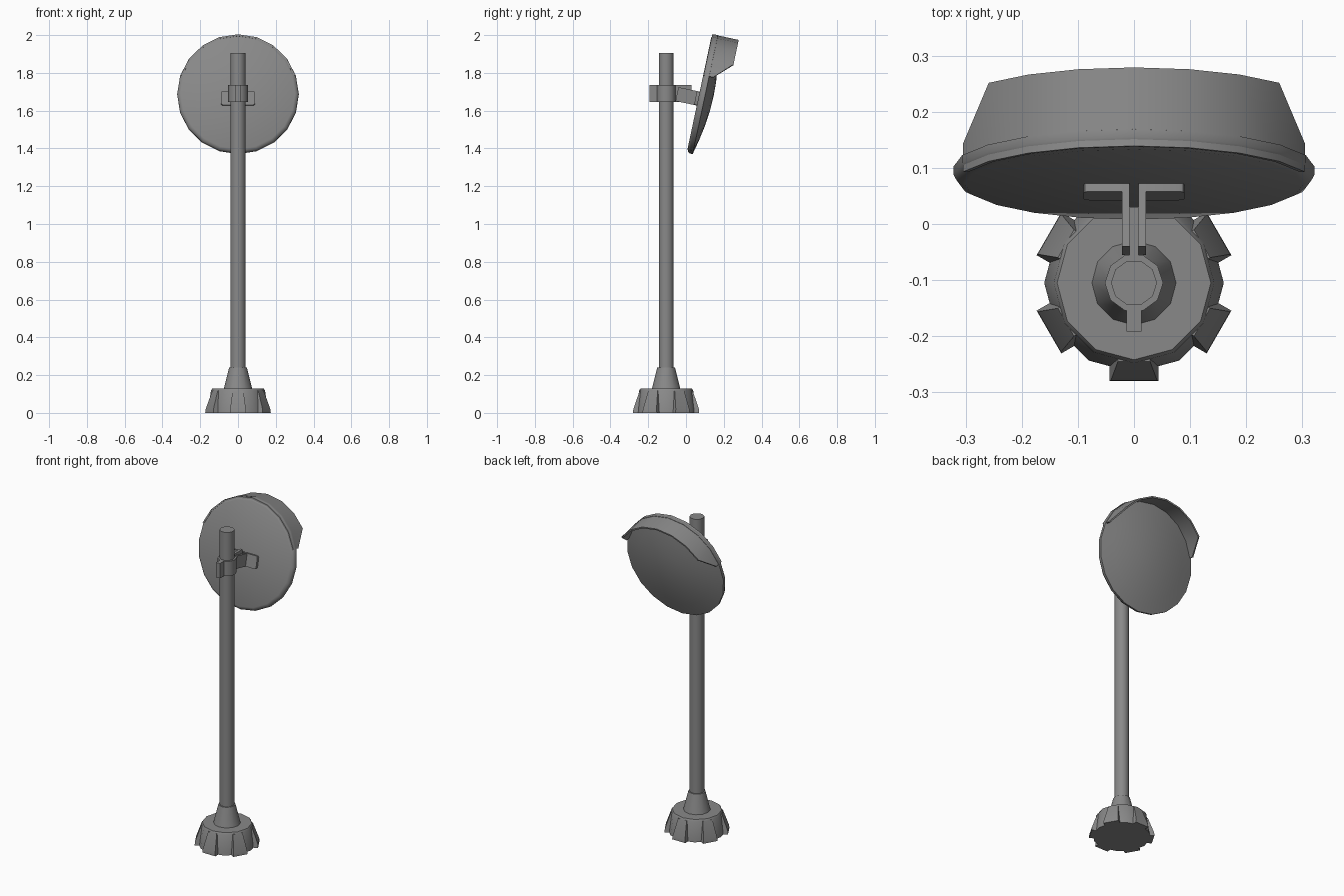
import bpy, bmesh, math
from mathutils import Matrix, Vector

cube = bpy.data.objects.get("Cube")
if cube:
    bpy.data.objects.remove(cube, do_unlink=True)

grey = bpy.data.materials.new("mid_grey")
grey.use_nodes = True
colour = (0.25, 0.25, 0.25, 1)
grey.diffuse_color = colour
grey.node_tree.nodes["Principled BSDF"].inputs["Base Color"].default_value = colour

POLE = Matrix.Translation((0, -0.105, 0))
# Mirror head frame: local y points out of the mirror, tipped downwards
HEAD = Matrix.Translation((0, 0.102, 1.685)) @ Matrix.Rotation(math.radians(-12), 4, 'X')


def finish(name, bm, matrix, angle=35):
    bmesh.ops.remove_doubles(bm, verts=bm.verts, dist=1e-5)
    bmesh.ops.recalc_face_normals(bm, faces=bm.faces)
    bm.transform(matrix)
    mesh = bpy.data.meshes.new(name)
    bm.to_mesh(mesh)
    bm.free()
    mesh.materials.append(grey)
    obj = bpy.data.objects.new(name, mesh)
    bpy.context.collection.objects.link(obj)
    bpy.ops.object.select_all(action='DESELECT')
    obj.select_set(True)
    bpy.context.view_layer.objects.active = obj
    bpy.ops.object.shade_smooth_by_angle(angle=math.radians(angle))
    return obj


def lathe(name, profile, sides, matrix, closed=False, angle=35):
    """Spin (radius, height) points about local z."""
    bm = bmesh.new()
    verts = [bm.verts.new((r, 0, z)) for r, z in profile]
    edges = [bm.edges.new(pair) for pair in zip(verts, verts[1:])]
    if closed:
        edges.append(bm.edges.new((verts[-1], verts[0])))
    bmesh.ops.spin(bm, geom=verts + edges, axis=(0, 0, 1), cent=(0, 0, 0),
                   angle=math.tau, steps=sides, use_duplicate=False)
    return finish(name, bm, matrix, angle)


def prism(name, outline, y0, y1, matrix):
    """Extrude an (x, z) outline from y0 to y1."""
    bm = bmesh.new()
    face = bm.faces.new([bm.verts.new((x, y0, z)) for x, z in outline])
    new = bmesh.ops.extrude_face_region(bm, geom=[face])["geom"]
    bmesh.ops.translate(bm, vec=(0, y1 - y0, 0),
                        verts=[v for v in new if isinstance(v, bmesh.types.BMVert)])
    return finish(name, bm, matrix)


def box(name, x0, x1, y0, y1, z0, z1, matrix):
    return prism(name, [(x0, z0), (x1, z0), (x1, z1), (x0, z1)], y0, y1, matrix)


# Base, collar and pole
lathe("base", [(0, 0), (0.16, 0), (0.158, 0.02), (0.143, 0.118), (0.137, 0.128), (0, 0.128)],
      12, POLE)
lathe("collar", [(0, 0.12), (0.075, 0.128), (0.047, 0.24), (0, 0.24)], 12, POLE)
lathe("pole", [(0, 0.2), (0.041, 0.2), (0.041, 1.905), (0, 1.905)], 10, POLE, angle=40)

# Six tapered ribs around the base
rib_side = [(0.1, 0), (0.175, 0), (0.174, 0.02), (0.14, 0.118), (0.1, 0.118)]
for i in range(6):
    bm = bmesh.new()
    sides = []
    for s in (-1, 1):
        sides.append([bm.verts.new((r, s * (0.044 - 0.13 * z), z)) for r, z in rib_side])
        bm.faces.new(sides[-1])
    n = len(rib_side)
    for k in range(n):
        j = (k + 1) % n
        bm.faces.new((sides[0][k], sides[0][j], sides[1][j], sides[1][k]))
    finish("base_rib", bm, POLE @ Matrix.Rotation(math.radians(30 + 60 * i), 4, 'Z'), 20)

# Clamp around the pole with a front lug and a rear tongue
lathe("clamp_ring", [(0.039, 1.645), (0.052, 1.645), (0.052, 1.735), (0.039, 1.735)],
      10, POLE, closed=True, angle=40)
box("clamp_lug", -0.013, 0.013, -0.192, -0.148, 1.645, 1.735, Matrix())
box("clamp_tongue", -0.008, 0.008, -0.06, 0.03, 1.645, 1.735, Matrix())

# Pair of angled brackets from the clamp to the mirror back
for s in (-1, 1):
    box("bracket_arm", s * 0.008, s * 0.021, -0.147, -0.03, -0.066, 0.009, HEAD)
    flange = [(0.01, -0.066), (0.08, -0.066), (0.087, -0.063), (0.09, -0.056),
              (0.09, -0.001), (0.087, 0.006), (0.08, 0.009), (0.01, 0.009)]
    prism("bracket_flange", [(s * x, z) for x, z in flange], -0.047, -0.03, HEAD)

# Round mirror with a bevelled back and a gently domed face
FACE_OUT = HEAD @ Matrix.Rotation(math.radians(-90), 4, 'X') @ Matrix.Rotation(math.pi / 2, 4, 'Z')
lathe("mirror", [(0, -0.032), (0.302, -0.032), (0.316, -0.025), (0.322, -0.014), (0.322, 0),
                 (0.24, 0.019), (0.16, 0.033), (0.08, 0.042), (0, 0.045)], 20, FACE_OUT)

# Visor over the upper rim, cut back at both ends
bm = bmesh.new()
OUTER, INNER, BACK = 0.32, 0.311, -0.03
rows = []
for i in range(1, 10):
    a = math.radians(18 * i)
    depth = 0.022 if i in (1, 9) else 0.113
    direction = Vector((math.cos(a), 0, math.sin(a)))
    rows.append([bm.verts.new(direction * r + Vector((0, y, 0)))
                 for r, y in ((OUTER, BACK), (OUTER, depth), (INNER, depth), (INNER, BACK))])
for a, b in zip(rows, rows[1:]):
    for k in range(4):
        j = (k + 1) % 4
        bm.faces.new((a[k], a[j], b[j], b[k]))
bm.faces.new(rows[0])
bm.faces.new(rows[-1])
finish("visor", bm, HEAD)
